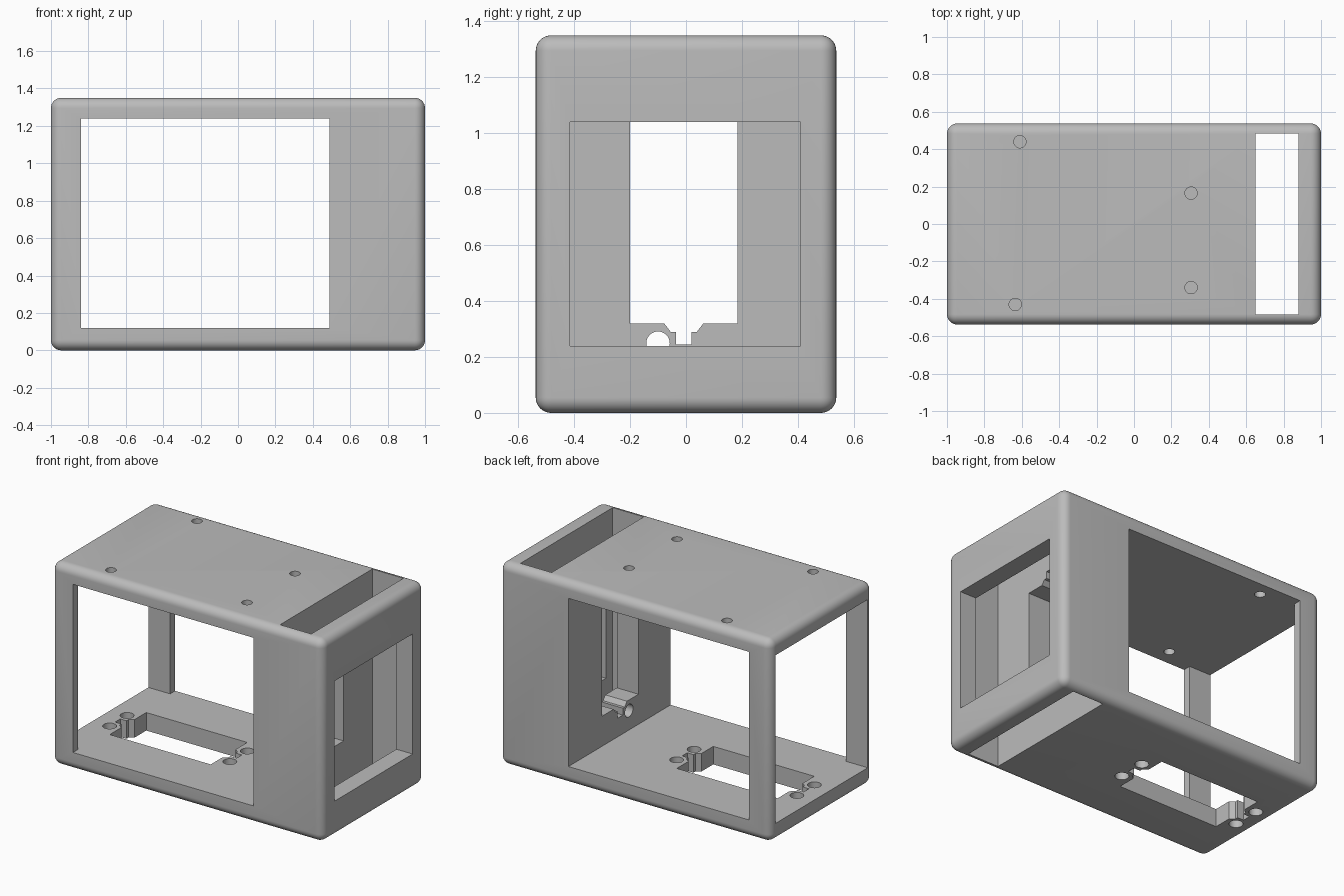
import bpy, bmesh, math
from mathutils import Matrix, Vector

if "Cube" in bpy.data.objects:
    bpy.data.objects.remove(bpy.data.objects["Cube"], do_unlink=True)

WIDTH, DEPTH, HEIGHT, ROUND = 2.0, 1.075, 1.35, 0.055
INNER_Y = 0.485
UPRIGHT = Matrix(((0, 0, 1), (0, 1, 0), (1, 0, 0))).to_4x4()  # profile length to z, thickness to x


def add_object(name, bm):
    bmesh.ops.recalc_face_normals(bm, faces=bm.faces)
    mesh = bpy.data.meshes.new(name)
    bm.to_mesh(mesh)
    bm.free()
    obj = bpy.data.objects.new(name, mesh)
    bpy.context.collection.objects.link(obj)
    return obj


cutters = []


def cutter(name, points, low, high, matrix=Matrix()):
    """Extrude a flat outline from low to high and keep it as a cutter."""
    bm = bmesh.new()
    face = bm.faces.new([bm.verts.new((u, v, low)) for u, v in points])
    side = bmesh.ops.extrude_face_region(bm, geom=[face])["geom"]
    verts = [g for g in side if isinstance(g, bmesh.types.BMVert)]
    bmesh.ops.translate(bm, verts=verts, vec=Vector((0, 0, high - low)))
    bm.transform(matrix)
    obj = add_object(name, bm)
    obj.hide_render = True
    cutters.append(obj)


def rectangle(u0, u1, v0, v1):
    return [(u0, v0), (u1, v0), (u1, v1), (u0, v1)]


def circle(u, v, radius, count=32):
    return [(u + radius * math.cos(math.tau * i / count),
             v + radius * math.sin(math.tau * i / count)) for i in range(count)]


def motor_mount(name, low, high, matrix):
    """Rectangular cutout with a stepped notch and two screw holes at each end."""
    end, half = 0.372, 0.192
    notch = [(0, half), (0, 0.07), (0.03, 0.047), (0.03, 0.027), (0.076, 0.027)]
    upper = [(end + d, v) for d, v in notch]
    one_end = [(u, -v) for u, v in upper] + upper[::-1]
    cutter(name, one_end + [(-u, -v) for u, v in one_end], low, high, matrix)
    for u in (-0.443, 0.443):
        for v in (-0.092, 0.092):
            cutter(name + "_screw", circle(u, v, 0.042), low, high, matrix)


# Rounded outer block
bm = bmesh.new()
bmesh.ops.create_cube(bm, size=1)
bm.transform(Matrix.Translation((0, 0, HEIGHT / 2)) @ Matrix.Diagonal((WIDTH, DEPTH, HEIGHT, 1)))
bmesh.ops.bevel(bm, geom=bm.edges[:], offset=ROUND, offset_type='OFFSET',
                segments=8, profile=0.5, affect='EDGES')
housing = add_object("housing", bm)

# Main bay: open at the front, the back and one end, leaving two corner posts
near = [(-1.2, -INNER_Y), (-0.84, -INNER_Y), (-0.84, -0.8), (0.49, -0.8)]
cutter("main_bay", near + [(x, -y) for x, y in reversed(near)], 0.12, 1.24)

# Vertical slot and the side window that opens into it
cutter("vertical_slot", rectangle(0.65, 0.88, -INNER_Y, INNER_Y), -0.2, 1.6)
cutter("side_window", rectangle(0.24, 1.04, -0.415, 0.41), 0.77, 1.2, UPRIGHT)

# Motor mounts in the floor and in the inner wall
motor_mount("floor_mount", -0.1, 0.2, Matrix.Translation((-0.433, -0.008, 0)))
motor_mount("wall_mount", 0.4, 0.75, Matrix.Translation((0, -0.008, 0.692)) @ UPRIGHT)

# Roof screw holes
for x, y in ((-0.61, 0.44), (-0.635, -0.43), (0.305, 0.165), (0.305, -0.34)):
    cutter("roof_screw", circle(x, y, 0.033), 1.1, 1.5)

# Cut everything out, then drop the cutters
for c in cutters:
    mod = housing.modifiers.new(c.name, 'BOOLEAN')
    mod.operation, mod.solver, mod.object = 'DIFFERENCE', 'EXACT', c
bpy.context.view_layer.update()
graph = bpy.context.evaluated_depsgraph_get()
mesh = bpy.data.meshes.new_from_object(housing.evaluated_get(graph))
housing.modifiers.clear()
housing.data = mesh
mesh.name = "housing"
for c in cutters:
    bpy.data.objects.remove(c, do_unlink=True)

# Plain grey plastic
grey = bpy.data.materials.new("grey_plastic")
grey.use_nodes = True
colour = (0.5, 0.5, 0.5, 1)
grey.diffuse_color = colour
grey.node_tree.nodes["Principled BSDF"].inputs["Base Color"].default_value = colour
mesh.materials.clear()
mesh.materials.append(grey)

bpy.ops.object.select_all(action='DESELECT')
housing.select_set(True)
bpy.context.view_layer.objects.active = housing
bpy.ops.object.shade_smooth_by_angle(angle=math.radians(30))
